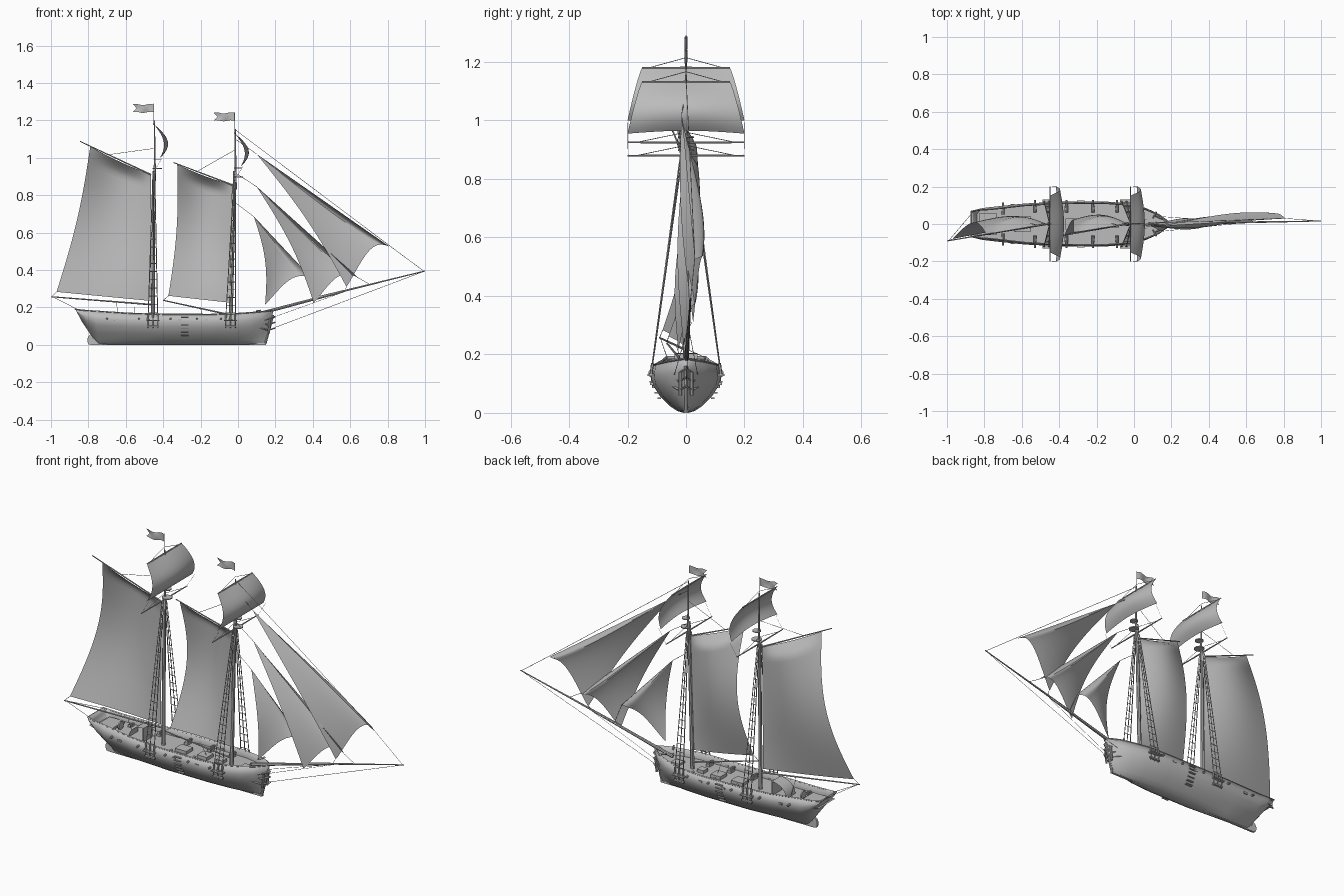
import bpy, bmesh, math
from mathutils import Vector, Matrix

if "Cube" in bpy.data.objects:
    bpy.data.objects.remove(bpy.data.objects["Cube"], do_unlink=True)

grey = bpy.data.materials.new("plain grey")
grey.use_nodes = True
grey.diffuse_color = (0.5, 0.5, 0.5, 1)
grey.node_tree.nodes["Principled BSDF"].inputs["Base Color"].default_value = (0.5, 0.5, 0.5, 1)
parts = []


def finish(name, bm):
    bmesh.ops.recalc_face_normals(bm, faces=bm.faces)
    me = bpy.data.meshes.new(name)
    bm.to_mesh(me)
    bm.free()
    ob = bpy.data.objects.new(name, me)
    me.materials.append(grey)
    bpy.context.collection.objects.link(ob)
    parts.append(ob)
    return ob


def tube(bm, a, b, r1, r2=None, n=8):
    a, b = Vector(a), Vector(b)
    d = b - a
    mat = Matrix.Translation((a + b) / 2) @ d.to_track_quat('Z', 'Y').to_matrix().to_4x4()
    bmesh.ops.create_cone(bm, cap_ends=True, segments=n, radius1=r1,
                          radius2=r1 if r2 is None else r2, depth=d.length, matrix=mat)


def box(bm, centre, size):
    mat = Matrix.Translation(centre) @ Matrix.Diagonal((*size, 1))
    bmesh.ops.create_cube(bm, size=1, matrix=mat)


def line(bm, *pts, r=0.0012):
    for a, b in zip(pts, pts[1:]):
        tube(bm, a, b, r, n=4)


def patch(name, func, nu=14, nv=18):
    """Surface from func(u, v) with u and v running 0 to 1."""
    bm = bmesh.new()
    g = [[bm.verts.new(func(i / nu, j / nv)) for i in range(nu + 1)] for j in range(nv + 1)]
    for j in range(nv):
        for i in range(nu):
            bm.faces.new((g[j][i], g[j][i + 1], g[j + 1][i + 1], g[j + 1][i]))
    bmesh.ops.remove_doubles(bm, verts=bm.verts, dist=1e-5)
    return finish(name, bm)


def onset(t, width):
    """Quick rise to full fullness, then a slow fade."""
    return math.sin(math.pi / 2 * min(1, t / width)) * (1 - .85 * max(0, t - width) / (1 - width))


# Hull: stations of (x, rake, half beam, keel z, rail z, sharpness)
stations = [(-.835, -.035, .073, .125, .19, 1), (-.785, -.04, .084, .05, .184, 1.5),
            (-.745, -.02, .091, 0, .18, 2), (-.58, 0, .11, 0, .168, 1.3), (-.4, 0, .119, 0, .163, 1),
            (-.15, 0, .12, 0, .162, 1), (-.02, 0, .11, 0, .166, 1.1), (.06, .01, .084, 0, .172, 1.4),
            (.11, .025, .055, 0, .178, 1.8), (.145, .045, .008, 0, .185, 1)]
section = [(.94, 1), (1, .76), (.94, .58), (.74, .35), (.45, .14), (.25, .04), (.06, 0)]


def hull_point(st, w, t, side):
    x, rake, beam, keel, top, sharp = st
    return Vector((x + rake * t, side * beam * w ** sharp, keel + (top - keel) * t))


bm = bmesh.new()
rows = []
for st in stations:
    ring = [hull_point(st, w, t, 1) for w, t in section]
    ring += [hull_point(st, w, t, -1) for w, t in reversed(section)]
    rows.append([bm.verts.new(p) for p in ring])
for a, b in zip(rows, rows[1:]):
    for i in range(len(a) - 1):
        bm.faces.new((a[i], a[i + 1], b[i + 1], b[i]))
bm.faces.new(rows[0])
bm.faces.new(rows[-1])
hull = finish("hull", bm)
sol = hull.modifiers.new("planking", 'SOLIDIFY')
sol.thickness = .006
sol.offset = -1

# Deck and rail following the sheer line
bm = bmesh.new()
edge = [[Vector((s[0] + s[1] * .75, side * s[2] * .96, s[4] - .04)) for s in stations] for side in (1, -1)]
dv = [[bm.verts.new(p) for p in e] for e in edge]
for i in range(len(stations) - 1):
    bm.faces.new((dv[0][i], dv[1][i], dv[1][i + 1], dv[0][i + 1]))
finish("deck", bm)

bm = bmesh.new()
for side in (1, -1):
    line(bm, *[hull_point(s, .93, 1, side) for s in stations], r=.004)
line(bm, hull_point(stations[0], .95, 1, 1), hull_point(stations[0], .95, 1, -1), r=.004)
finish("rails", bm)

# Keel, rudder and bow rails
bm = bmesh.new()
box(bm, (-.3, 0, .005), (.9, .012, .01))
tube(bm, (-.77, -.006, .025), (-.77, .006, .025), .036, n=14)
for v in bm.verts:
    v.co.z = max(v.co.z, 0)
tube(bm, (-.775, 0, .03), (-.79, 0, .13), .007)
tube(bm, (.145, 0, .005), (.187, 0, .16), .007)
for side in (1, -1):
    for z in (.09, .12, .15):
        line(bm, (.11, side * .045, z), (.16, side * .022, z - .012), (.198, 0, z), r=.004)
    tube(bm, (.1, side * .03, .18), (.12, side * .065, .183), .005, n=4)
    tube(bm, (.165, side * .02, .06), (.172, side * .02, .14), .006)
finish("keel_and_bow_rails", bm)

# Deck furniture
bm = bmesh.new()
for x, lx, w in ((-.33, .07, .06), (-.2, .06, .06), (-.1, .04, .04), (.05, .05, .05)):
    box(bm, (x, 0, .13), (lx, w, .02))
box(bm, (-.78, 0, .15), (.09, .12, .012))
tube(bm, (-.72, 0, .16), (-.712, 0, .16), .022, n=12)
finish("hatches_and_helm", bm)


# Rounded companionway
def hood(u, v):
    a = u * math.pi / 2
    return (-.55 - .09 * math.sin(a), (v - .5) * .08, .13 + .075 * math.cos(a))


patch("companionway", hood, 8, 2)
bm = bmesh.new()
box(bm, (-.552, 0, .165), (.004, .08, .075))
finish("companionway_door", bm)

# Guns along each side and boarding steps
bm = bmesh.new()
for side in (1, -1):
    for x in (-.7, -.53, -.36, -.22, -.09):
        y = .095 if x < -.6 else .108
        tube(bm, (x, side * (y - .045), .143), (x, side * (y + .02), .137), .008, .005)
        box(bm, (x, side * (y - .03), .131), (.022, .035, .014))
        box(bm, (x + .05, side * (y + .008), .132), (.02, .01, .01))
    for k in range(6):
        z = .05 + k * .019
        box(bm, (-.285, side * (.092 + .027 * min(1, k / 3)), z), (.04, .012, .005))
finish("guns_and_steps", bm)


# Masts with tops, yards, shrouds, topsail and flag
def mast(label, xb, xt, top, yard_z, sail_top, sail_low):
    bm = bmesh.new()
    tube(bm, (xb, 0, .1), (xt, 0, .93), .011, .008)
    tube(bm, (xt + .006, 0, yard_z - .05), (xt + .003, 0, top), .006, .003)
    tube(bm, (xt, 0, top - .02), (xt, 0, top + .09), .001, n=4)
    for dz, r in ((.015, .027), (.062, .022)):
        tube(bm, (xt + .018, 0, yard_z + dz), (xt + .018, 0, yard_z + dz + .005), r, n=10)
    finish(label + "_mast", bm)

    bm = bmesh.new()
    for z, half in ((yard_z, .2), (sail_top, .15)):
        for side in (1, -1):
            tube(bm, (xt, 0, z), (xt, side * half, z), .004, .0025)
            line(bm, (xt, side * half * .85, z), (xt, 0, z + .035))
    for side in (1, -1):
        line(bm, (xt, side * .198, yard_z), (xt + .045, side * .2, sail_low), r=.0006)
    finish(label + "_yards", bm)

    bm = bmesh.new()
    head = yard_z - .01
    for side in (1, -1):
        box(bm, (xb, side * .12, .13), (.07, .024, .006))
        box(bm, (xb, side * .117, .1), (.06, .012, .008))
        feet = [Vector((xb + dx, side * .12, .13)) for dx in (-.026, 0, .026)]
        tips = [Vector((xt + dx, side * .014, head)) for dx in (-.005, 0, .005)]
        for f, t in zip(feet, tips):
            line(bm, f, t, r=.0025)
            tube(bm, f, f.lerp(t, .05), .005, n=6)
            line(bm, f, f + Vector((0, -side * .006, -.04)), r=.002)
        for k in range(1, 17):
            line(bm, feet[0].lerp(tips[0], k / 18), feet[2].lerp(tips[2], k / 18), r=.002)
    finish(label + "_shrouds", bm)

    def topsail(u, v):
        s = 2 * u - 1
        bulge = .076 * math.sin(math.pi * v * .8) * (.72 + .28 * math.cos(s * math.pi / 2))
        return (xt + bulge, s * (.15 + .05 * v ** .8),
                sail_top + (sail_low - sail_top) * v + .01 * math.sin(math.pi * u) * v)
    patch(label + "_topsail", topsail)

    def flag(u, v):
        notch = .02 * (1 - abs(2 * v - 1)) * u
        return (xt - .112 * u + notch, .005 * math.sin(u * 7),
                top + .043 + .042 * v + .003 * math.sin(u * 9))
    patch(label + "_flag", flag, 10, 4)


mast("main", -.455, -.45, 1.2, .925, 1.18, 1.0)
mast("fore", -.04, -.018, 1.155, .88, 1.132, .955)


# Fore-and-aft sails with gaff and boom; the trailing edge bows out too
def gaff_sail(label, peak, throat, tack, clew, gaff_end, boom, hang):
    peak, throat, tack, clew = map(Vector, (peak, throat, tack, clew))

    def cloth(u, v):
        p = throat.lerp(peak, u).lerp(tack.lerp(clew, u), v)
        p.y += .055 * math.sin(math.pi * u) * onset(v, .1) + .075 * math.sin(math.pi * v) * u
        p.x += .02 * math.sin(math.pi * v) * u
        p.z -= .008 * math.sin(math.pi * u) * (1 - v)
        return p
    patch(label + "_sail", cloth, 16, 33)
    bm = bmesh.new()
    tube(bm, throat, gaff_end, .004, .0025)
    tube(bm, boom[0], boom[1], .0045, .003)
    line(bm, throat.lerp(Vector(gaff_end), .6), hang)
    line(bm, boom[1], clew)
    finish(label + "_gaff_and_boom", bm)


gaff_sail("main", (-.79, -.055, 1.06), (-.465, 0, .91), (-.467, -.005, .235), (-.97, -.08, .283),
          (-.845, -.065, 1.088), ((-.46, 0, .215), (-.997, -.09, .257)), (-.45, 0, 1.05))
gaff_sail("fore", (-.325, -.045, .965), (-.03, 0, .855), (-.04, -.005, .225), (-.372, -.06, .262),
          (-.345, -.05, .975), ((-.04, 0, .16), (-.4, -.065, .238)), (-.02, 0, 1.04))


# Headsails: full close behind the luff, with a hollow foot
def jib(label, head, tack, clew, belly, hollow):
    head, tack, clew = map(Vector, (head, tack, clew))

    def cloth(u, v):
        leech = head.lerp(clew, v) + Vector((.03, -.025, 0)) * math.sin(math.pi * v)
        p = leech.lerp(head.lerp(tack, v), u)
        p.y += belly * onset(1 - u, .22) * math.sin(math.pi * .8 * v ** 1.2)
        p.z += hollow * math.sin(math.pi * u ** 1.2) * v ** 3
        return p
    patch(label + "_jib", cloth, 18, 20)


jib("inner", (.085, -.005, .685), (.385, .01, .365), (.145, -.03, .215), .035, .05)
jib("middle", (.10, -.008, .845), (.64, .012, .36), (.405, -.012, .225), .045, .065)
jib("outer", (.10, -.015, 1.02), (.81, .03, .525), (.58, .02, .31), .05, .08)

# Bowsprit
bm = bmesh.new()
tube(bm, (.08, 0, .158), (.56, .008, .285), .009, .006)
tube(bm, (.42, .006, .252), (1, .016, .395), .006, .0025)
finish("bowsprit", bm)

# Standing rigging
bm = bmesh.new()
tip = (.995, .016, .393)
line(bm, (-.015, 0, 1.15), (.81, .03, .53), tip)
line(bm, (-.015, 0, 1.1), (.10, -.015, 1.02))
line(bm, (-.015, 0, .92), (.10, -.008, .845), (.64, .012, .36), (.71, .012, .32))
line(bm, (-.015, 0, .76), (.085, -.005, .685), (.385, .01, .365), (.43, .006, .26))
line(bm, tip, (.19, 0, .09))
line(bm, (.58, .02, .31), (.57, .008, .287))
for side in (1, -1):
    line(bm, (.6, .008, .295), (.14, side * .04, .13), r=.001)
    line(bm, (-.99, -.088, .257), (-.86, side * .065, .19))
for x, y, z in ((-.65, -.035, .235), (-.2, -.03, .2)):
    line(bm, (x, y, z), (x + .01, 0, .13))
finish("standing_rigging", bm)

# Smooth shading with sharp edges kept
bpy.ops.object.select_all(action='DESELECT')
for ob in parts:
    ob.select_set(True)
bpy.context.view_layer.objects.active = hull
bpy.ops.object.shade_smooth_by_angle(angle=math.radians(40))
